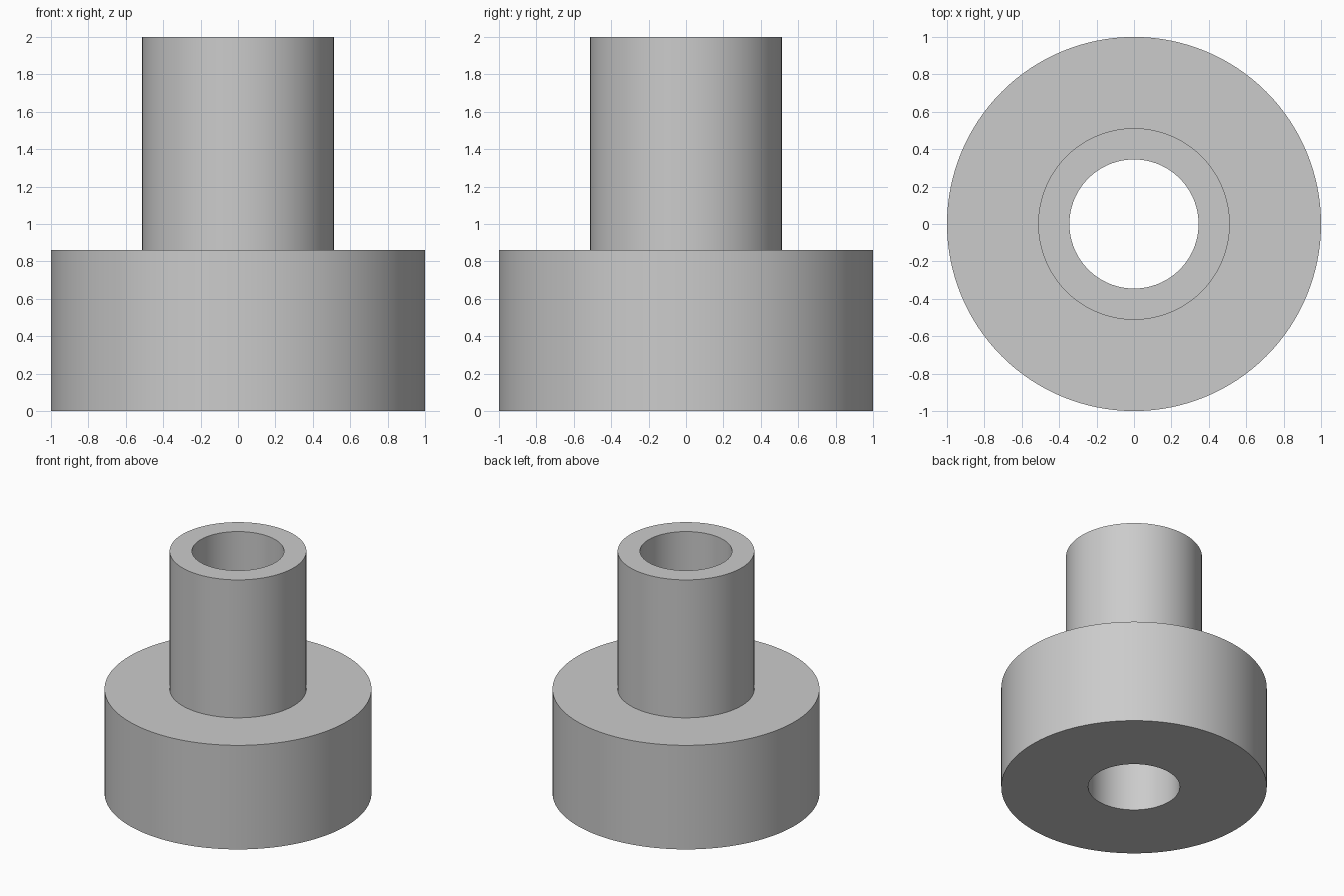
import bpy
import bmesh
from math import cos, sin, tau

SEGMENTS = 128

cube = bpy.data.objects.get("Cube")
if cube:
    bpy.data.objects.remove(cube, do_unlink=True)

# Single plain grey
grey = bpy.data.materials.new("plain_grey")
grey.use_nodes = True
colour = (0.6, 0.6, 0.6, 1.0)
grey.diffuse_color = colour
grey.node_tree.nodes["Principled BSDF"].inputs["Base Color"].default_value = colour


def lathe(name, profile):
    """Turn a closed (radius, height) profile around the z axis."""
    bm = bmesh.new()
    rings = [[bm.verts.new((r * cos(tau * i / SEGMENTS), r * sin(tau * i / SEGMENTS), z))
              for i in range(SEGMENTS)] for r, z in profile]
    for k, ring in enumerate(rings):
        above = rings[(k + 1) % len(rings)]
        for i in range(SEGMENTS):
            j = (i + 1) % SEGMENTS
            bm.faces.new((ring[i], ring[j], above[j], above[i]))
    bmesh.ops.recalc_face_normals(bm, faces=bm.faces)
    mesh = bpy.data.meshes.new(name)
    bm.to_mesh(mesh)
    bm.free()
    mesh.materials.append(grey)
    obj = bpy.data.objects.new(name, mesh)
    bpy.context.collection.objects.link(obj)
    bpy.ops.object.select_all(action="DESELECT")
    obj.select_set(True)
    bpy.context.view_layer.objects.active = obj
    bpy.ops.object.shade_smooth_by_angle()
    return obj


# Wide base flange, narrower sleeve and straight through bore
BORE, SLEEVE, FLANGE = 0.345, 0.512, 1.0
STEP, TOP = 0.86, 2.0
lathe("stepped_bushing", [(BORE, 0), (FLANGE, 0), (FLANGE, STEP),
                          (SLEEVE, STEP), (SLEEVE, TOP), (BORE, TOP)])
